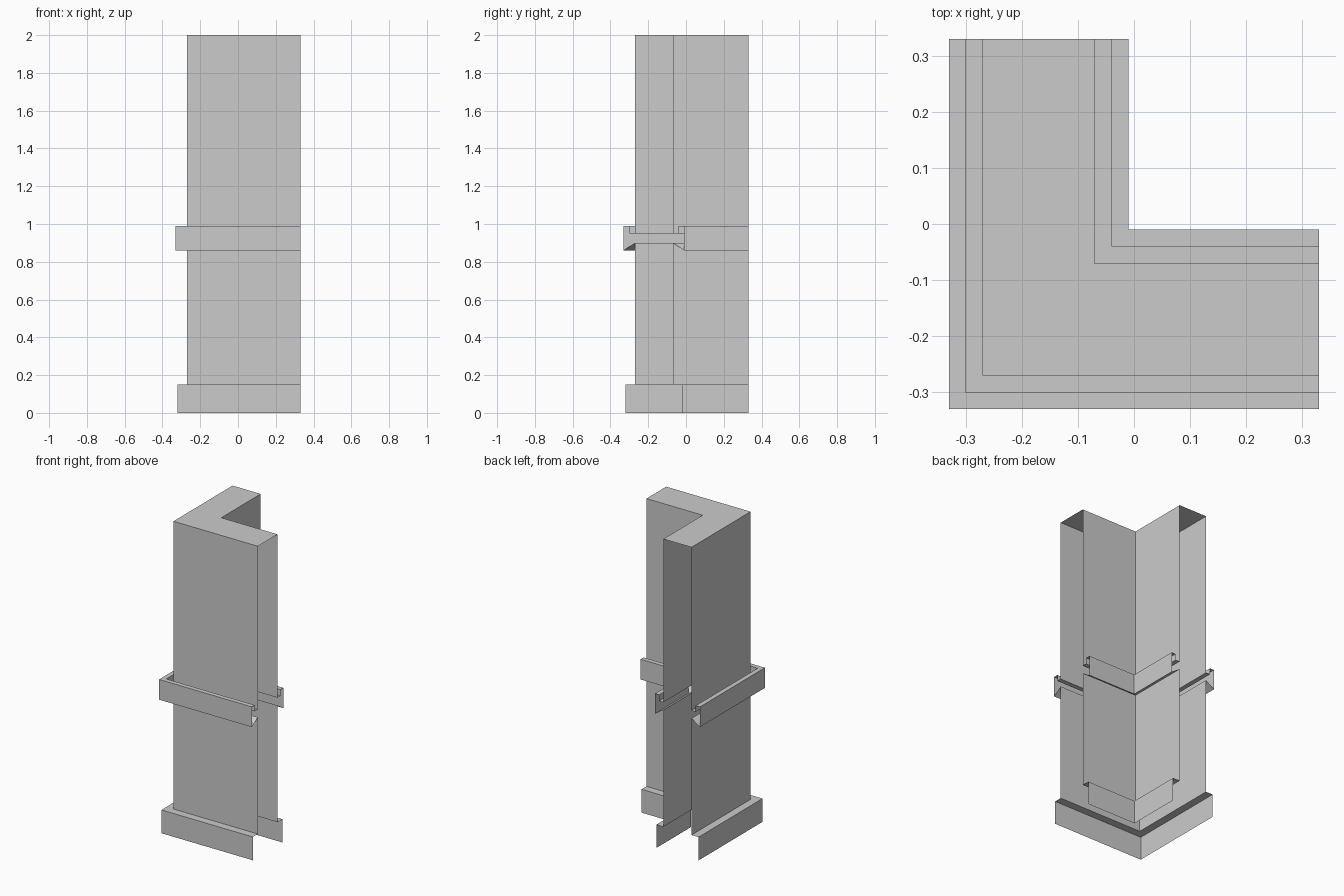
import bpy, bmesh

if "Cube" in bpy.data.objects:
    bpy.data.objects.remove(bpy.data.objects["Cube"])

END = 0.33               # open ends of both legs
OUTER, INNER = -0.27, -0.07   # wall planes of the convex and concave sides
TOP = 2.0


def corner_path(c):
    """L-shaped plan path with its corner at (c, c)."""
    return [(END, c), (c, c), (c, END)]


def sweep(bm, profile, base, side):
    """Sweep an (outward offset, z) profile along one side with a mitred corner."""
    rows = [[bm.verts.new((x, y, z)) for x, y in corner_path(base + side * d)]
            for d, z in profile]
    for lo, hi in zip(rows, rows[1:]):
        for i in range(2):
            quad = [lo[i], lo[i + 1], hi[i + 1], hi[i]]
            bm.faces.new(quad if side > 0 else quad[::-1])
    return rows[-1]


def make_part(name, profile, cap=False):
    bm = bmesh.new()
    outer = sweep(bm, profile, OUTER, -1)
    inner = sweep(bm, profile, INNER, 1)
    if cap:
        face = bm.faces.new(outer + inner[::-1])
        face.normal_update()
        if face.normal.z < 0:
            face.normal_flip()
    mesh = bpy.data.meshes.new(name)
    bm.to_mesh(mesh)
    bm.free()
    obj = bpy.data.objects.new(name, mesh)
    bpy.context.collection.objects.link(obj)
    return obj


# Skirting with a flat ledge
make_part("skirting", [(0.05, 0), (0.05, 0.15), (0, 0.15)])

# Wall below the rail
make_part("lower_wall", [(0, 0.15), (0, 0.90)])

# Hollow rail: sloped underside, raised lip, recessed shelf
make_part("rail", [(0, 0.90), (0.06, 0.86), (0.06, 0.99),
                   (0.03, 0.99), (0.03, 0.95), (0, 0.95)])

# Wall above the rail, closed by the L-shaped top
make_part("upper_wall", [(0, 0.95), (0, TOP)], cap=True)
